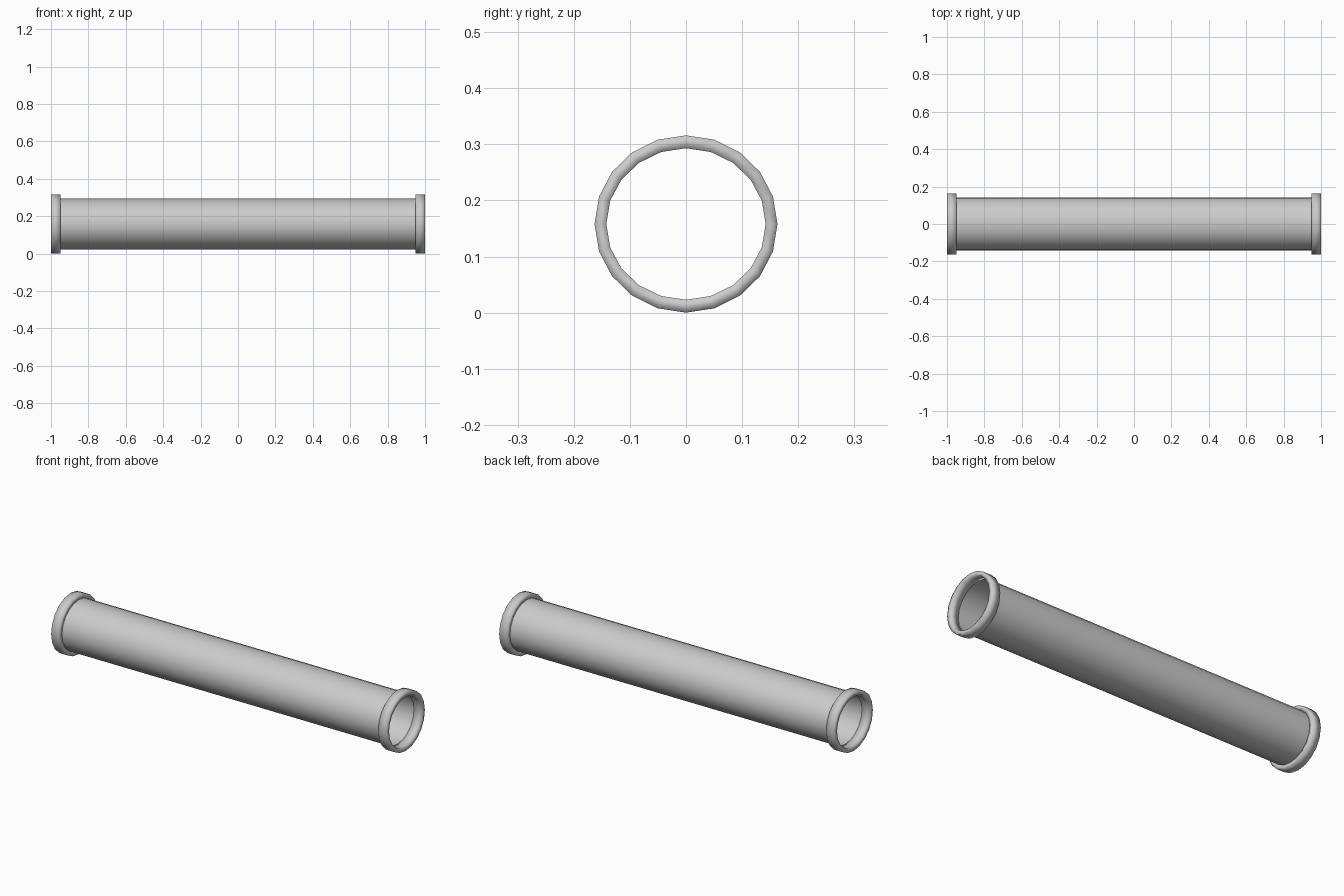
import bpy, bmesh, math

if "Cube" in bpy.data.objects:
    bpy.data.objects.remove(bpy.data.objects["Cube"])

SIDES = 20
CENTRE_Z = 0.158
INNER = (0.142, 0.135)   # y and z radii of the slightly flattened bore
OUTER = (0.163, 0.158)   # y and z radii of the end collars


def sweep(name, stations, closed):
    """Join elliptical loops given as (x, (ry, rz)) into a smooth skin."""
    bm = bmesh.new()
    loops = []
    for x, (ry, rz) in stations:
        angles = [2 * math.pi * i / SIDES for i in range(SIDES)]
        loops.append([bm.verts.new((x, ry * math.cos(a), CENTRE_Z + rz * math.sin(a)))
                      for a in angles])
    pairs = list(zip(loops, loops[1:]))
    if closed:
        pairs.append((loops[-1], loops[0]))
    for a, b in pairs:
        for i in range(SIDES):
            j = (i + 1) % SIDES
            bm.faces.new((a[i], a[j], b[j], b[i])).smooth = True
    bmesh.ops.recalc_face_normals(bm, faces=bm.faces)
    mesh = bpy.data.meshes.new(name)
    bm.to_mesh(mesh)
    bm.free()
    obj = bpy.data.objects.new(name, mesh)
    bpy.context.collection.objects.link(obj)
    return obj


# Thin open pipe body
sweep("pipe_body", [(-0.95, INNER), (0.95, INNER)], closed=False)

# Raised collars at both ends, softly shaded
for side, name in ((-1, "left_collar"), (1, "right_collar")):
    sweep(name, [(side * 0.95, INNER), (side * 0.95, OUTER),
                 (side * 1.0, OUTER), (side * 1.0, INNER)], closed=True)
